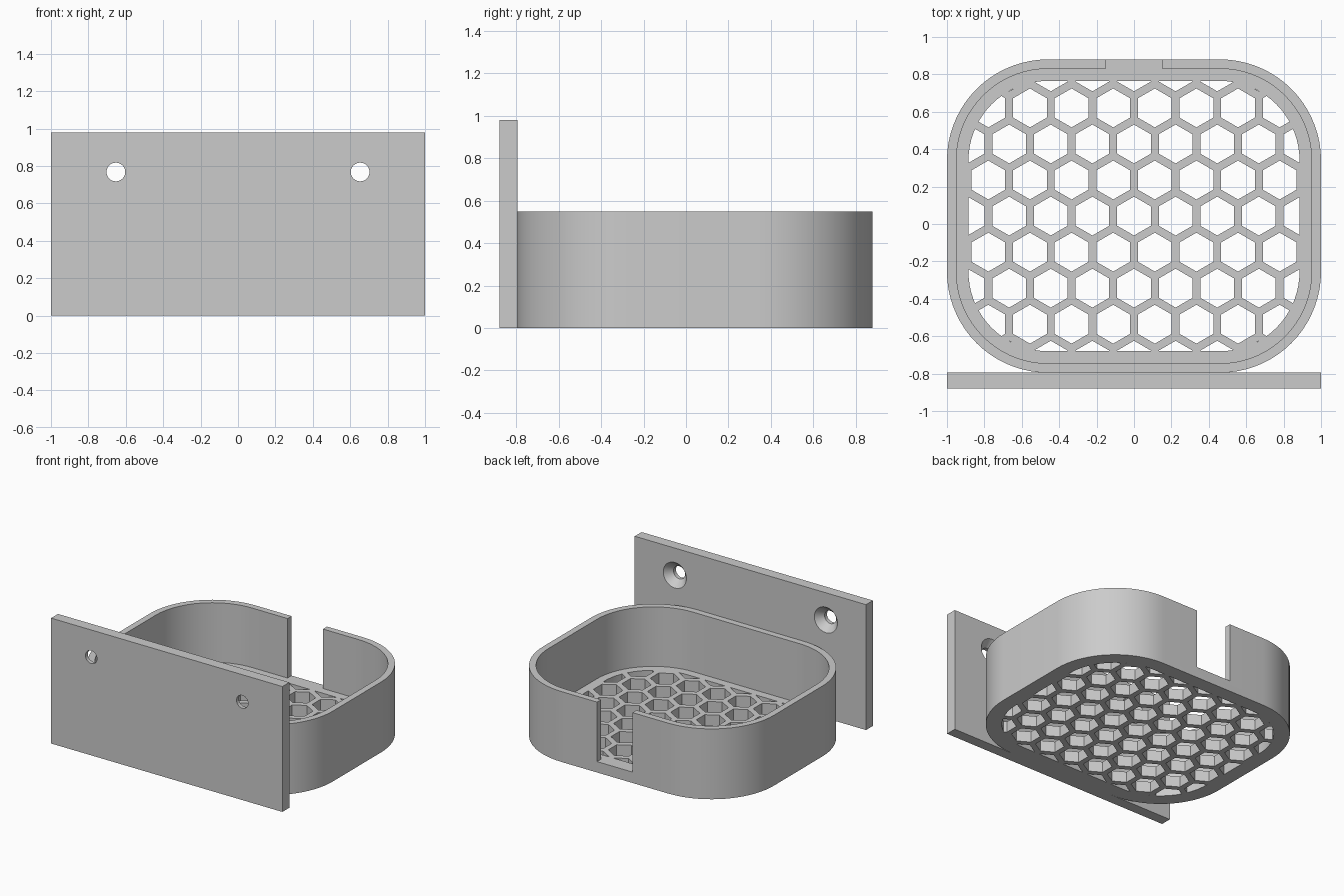
import bpy, bmesh
from math import sin, cos, pi, sqrt

if "Cube" in bpy.data.objects:
    bpy.data.objects.remove(bpy.data.objects["Cube"], do_unlink=True)

grey = bpy.data.materials.new("light grey")
grey.use_nodes = True
grey.diffuse_color = (0.6, 0.6, 0.6, 1)
grey.node_tree.nodes["Principled BSDF"].inputs["Base Color"].default_value = (0.6, 0.6, 0.6, 1)

MID_Y, HALF_Y = 0.0425, 0.8375      # basket centre and half depth
CORNER, WALL, RIM = 0.54, 0.05, 0.115
FLOOR, HEIGHT = 0.085, 0.55
PLATE_BACK, PLATE_FRONT = -0.795, -0.88


def rounded_outline(inset, steps=18):
    """Rounded rectangle, offset inwards from the basket's outside."""
    r = CORNER - inset
    points = []
    for quarter, (sx, sy) in enumerate([(1, 1), (-1, 1), (-1, -1), (1, -1)]):
        for i in range(steps + 1):
            a = (quarter + i / steps) * pi / 2
            points.append((sx * (1 - CORNER) + r * cos(a),
                           MID_Y + sy * (HALF_Y - CORNER) + r * sin(a)))
    return points


def box_outline(x0, x1, y0, y1):
    return [(x0, y0), (x1, y0), (x1, y1), (x0, y1)]


def prisms(name, outlines, z0, z1):
    """Upright solids standing on the given outlines."""
    bm = bmesh.new()
    for outline in outlines:
        low = [bm.verts.new((x, y, z0)) for x, y in outline]
        high = [bm.verts.new((x, y, z1)) for x, y in outline]
        bm.faces.new(low[::-1])
        bm.faces.new(high)
        for i in range(len(low)):
            j = (i + 1) % len(low)
            bm.faces.new((low[i], low[j], high[j], high[i]))
    return finish(name, bm)


def lathe_y(name, profile, x, z, steps=32):
    """Solid turned about an axis along y, from (radius, y) pairs."""
    bm = bmesh.new()
    rings = [[bm.verts.new((x + r * cos(2 * pi * i / steps), y,
                            z + r * sin(2 * pi * i / steps)))
              for i in range(steps)] for r, y in profile]
    for a, b in zip(rings, rings[1:]):
        for i in range(steps):
            j = (i + 1) % steps
            bm.faces.new((a[i], a[j], b[j], b[i]))
    bm.faces.new(rings[0])
    bm.faces.new(rings[-1])
    return finish(name, bm)


def finish(name, bm):
    bmesh.ops.recalc_face_normals(bm, faces=bm.faces[:])
    mesh = bpy.data.meshes.new(name)
    bm.to_mesh(mesh)
    bm.free()
    mesh.materials.append(grey)
    obj = bpy.data.objects.new(name, mesh)
    bpy.context.collection.objects.link(obj)
    return obj


def boolean(target, cutter, operation="DIFFERENCE"):
    mod = target.modifiers.new("cut", "BOOLEAN")
    mod.object, mod.operation, mod.solver = cutter, operation, "EXACT"
    bpy.context.view_layer.objects.active = target
    bpy.ops.object.modifier_apply(modifier=mod.name)
    bpy.data.objects.remove(cutter, do_unlink=True)


def smooth(obj):
    bpy.ops.object.select_all(action="DESELECT")
    obj.select_set(True)
    bpy.context.view_layer.objects.active = obj
    bpy.ops.object.shade_smooth_by_angle(angle=pi / 7)


# Basket: hollow rounded box with a notch in the back wall
basket = prisms("basket", [rounded_outline(0)], 0, HEIGHT)
boolean(basket, prisms("hollow", [rounded_outline(WALL)], FLOOR, 1))
boolean(basket, prisms("notch", [box_outline(-0.153, 0.153, 0.7, 1)], FLOOR, 1))

# Honeycomb drain holes, trimmed to leave a solid rim
PITCH, HEX = 0.2225, 0.18 / sqrt(3)
cells = []
for row in range(-4, 5):
    for col in range(-5, 6):
        cx = (col + 0.5 * (row % 2)) * PITCH
        cy = MID_Y + row * PITCH * sqrt(3) / 2
        cells.append([(cx + HEX * sin(k * pi / 3), cy - HEX * cos(k * pi / 3))
                      for k in range(6)])
holes = prisms("drain_holes", cells, -0.1, 0.2)
boolean(holes, prisms("rim_limit", [rounded_outline(RIM)], -0.05, 0.15), "INTERSECT")
boolean(basket, holes)
smooth(basket)

# Mounting plate with two countersunk screw holes
plate = prisms("mounting_plate", [box_outline(-1, 1, PLATE_FRONT, PLATE_BACK)], 0, 0.98)
for side in (-1, 1):
    screw = [(0.05, PLATE_FRONT - 0.05), (0.05, PLATE_BACK - 0.055),
             (0.1, PLATE_BACK), (0.1, PLATE_BACK + 0.05)]
    boolean(plate, lathe_y("screw_hole", screw, side * 0.653, 0.768))
smooth(plate)
